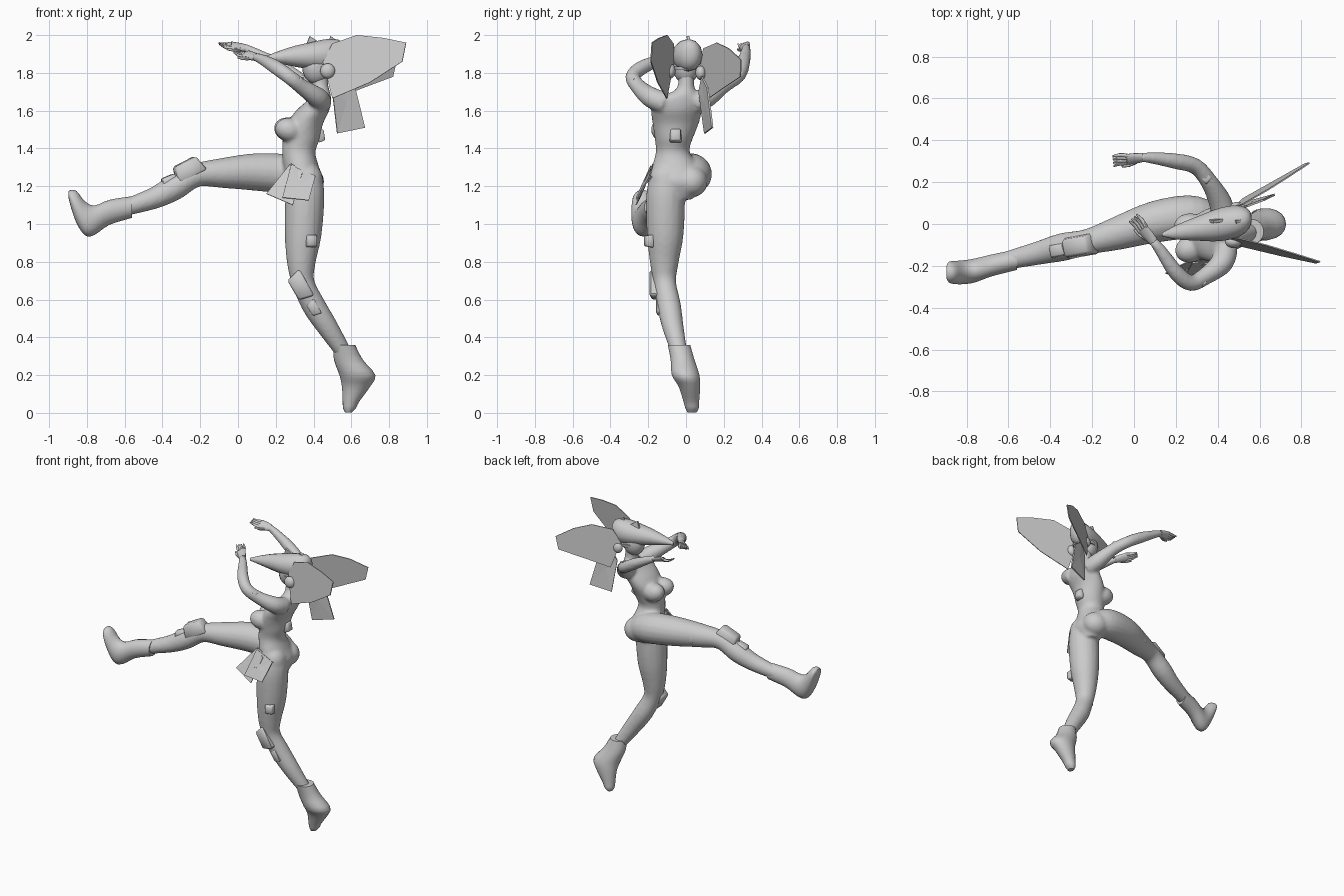
import bpy, bmesh, math
from mathutils import Vector

X, Y, Z = Vector((1, 0, 0)), Vector((0, 1, 0)), Vector((0, 0, 1))


def finish(name, bm, smooth=True):
    bmesh.ops.recalc_face_normals(bm, faces=bm.faces)
    me = bpy.data.meshes.new(name)
    bm.to_mesh(me)
    bm.free()
    ob = bpy.data.objects.new(name, me)
    bpy.context.collection.objects.link(ob)
    if smooth:
        bpy.ops.object.select_all(action='DESELECT')
        ob.select_set(True)
        bpy.context.view_layer.objects.active = ob
        bpy.ops.object.shade_smooth_by_angle(angle=math.radians(45))
    return ob


def spline(rows, n):
    out = []
    for i in range(len(rows) - 1):
        p0, p1, p2, p3 = (rows[max(0, min(len(rows) - 1, i + k))] for k in (-1, 0, 1, 2))
        for s in range(n):
            t = s / n
            out.append([0.5 * (2 * b + (c - a) * t + (2 * a - 5 * b + 4 * c - d) * t * t
                               + (3 * b - a - 3 * c + d) * t ** 3)
                        for a, b, c, d in zip(p0, p1, p2, p3)])
    out.append(list(rows[-1]))
    return out


def tube(name, rows, frame=None, ref=Y, seg=18, n=4):
    """Loft rows of (x, y, z, radius_u[, radius_v]) along a smooth path."""
    rows = spline([r if len(r) == 5 else (*r, r[3]) for r in rows], n)
    pts = [Vector(r[:3]) for r in rows]
    bm = bmesh.new()
    rings = []
    for i, r in enumerate(rows):
        if frame:
            u, v = frame
        else:
            t = (pts[min(i + 1, len(pts) - 1)] - pts[max(i - 1, 0)]).normalized()
            u = ref.cross(t).normalized()
            v = t.cross(u)
        angles = [2 * math.pi * k / seg for k in range(seg)]
        rings.append([bm.verts.new(pts[i] + u * r[3] * math.cos(a) + v * r[4] * math.sin(a)) for a in angles])
    for a, b in zip(rings, rings[1:]):
        for k in range(seg):
            bm.faces.new((a[k], a[(k + 1) % seg], b[(k + 1) % seg], b[k]))
    bm.faces.new(rings[0])
    bm.faces.new(rings[-1])
    return finish(name, bm)


def ball(name, loc, size, rot=(0, 0, 0)):
    bm = bmesh.new()
    bmesh.ops.create_uvsphere(bm, u_segments=20, v_segments=12, radius=1)
    ob = finish(name, bm)
    ob.location, ob.scale, ob.rotation_euler = loc, size, [math.radians(a) for a in rot]
    return ob


def plate(name, loc, dims, rot=(0, 0, 0), taper=0.75):
    """Small armour block whose outer (+z) face is drawn in."""
    bm = bmesh.new()
    bmesh.ops.create_cube(bm, size=1)
    for v in bm.verts:
        k = taper if v.co.z > 0 else 1
        v.co = Vector((v.co.x * dims[0] * k, v.co.y * dims[1] * k, v.co.z * dims[2]))
    bmesh.ops.bevel(bm, geom=bm.edges[:], offset=min(dims) * 0.12, segments=1, affect='EDGES')
    ob = finish(name, bm)
    ob.location, ob.rotation_euler = loc, [math.radians(a) for a in rot]
    return ob


def sheet(name, pts, thick=0.006):
    bm = bmesh.new()
    vs = [bm.verts.new(p) for p in pts]
    mid = bm.verts.new(sum((Vector(p) for p in pts), Vector()) / len(pts))
    for i in range(len(vs)):
        bm.faces.new((vs[i], vs[(i + 1) % len(vs)], mid))
    ob = finish(name, bm, False)
    m = ob.modifiers.new("thickness", 'SOLIDIFY')
    m.thickness, m.offset = thick, 0
    return ob


# torso and neck
skin = tube("body", [(.36, -.04, 1.13, .06, .07), (.355, -.045, 1.22, .1, .145), (.335, -.055, 1.30, .095, .125),
                     (.322, -.07, 1.38, .088, .09), (.335, -.065, 1.45, .098, .1), (.355, -.055, 1.53, .095, .122),
                     (.395, -.05, 1.60, .088, .135), (.43, -.04, 1.655, .062, .13), (.44, -.015, 1.69, .05, .075),
                     (.435, 0, 1.73, .044, .044), (.43, 0, 1.82, .044, .044)], frame=(X, Y), seg=24)
ball("left_breast", (.275, -.118, 1.497), (.082, .066, .064), (0, 15, 20))
ball("right_breast", (.268, -.012, 1.5), (.08, .064, .064), (0, 15, 0))
ball("right_buttock", (.365, .03, 1.225), (.092, .085, .084))
ball("left_buttock", (.37, -.11, 1.23), (.08, .085, .095))

# legs
tube("standing_leg", [(.36, -.1, 1.27, .085), (.355, -.108, 1.15, .103), (.345, -.11, .95, .098),
                      (.335, -.115, .8, .077), (.345, -.112, .69, .06), (.40, -.09, .57, .063),
                      (.47, -.07, .46, .057), (.56, -.035, .32, .042)])
tube("raised_leg", [(.37, .02, 1.23, .08), (.27, .035, 1.262, .103), (.1, .01, 1.275, .1),
                    (-.08, -.045, 1.27, .08), (-.22, -.085, 1.258, .062), (-.34, -.11, 1.19, .067),
                    (-.45, -.137, 1.135, .057), (-.62, -.178, 1.08, .043)])

# arms
tube("left_arm", [(.44, -.11, 1.64, .058), (.42, -.185, 1.67, .055), (.34, -.25, 1.725, .042),
                  (.27, -.282, 1.78, .039), (.2, -.23, 1.83, .038), (.13, -.13, 1.87, .029),
                  (.09, -.08, 1.885, .022)], ref=Z)
tube("right_arm", [(.43, .04, 1.64, .058), (.41, .11, 1.67, .055), (.36, .2, 1.735, .042),
                   (.295, .275, 1.785, .039), (.2, .3, 1.845, .038), (.09, .315, 1.905, .028),
                   (.03, .318, 1.935, .022)], ref=Z)

# fuse everything so far into one continuous skin
bpy.ops.object.select_all(action='SELECT')
bpy.context.view_layer.objects.active = skin
bpy.ops.object.join()
skin.modifiers.clear()
m = skin.modifiers.new("fuse", 'REMESH')
m.mode, m.voxel_size, m.use_smooth_shade = 'VOXEL', 0.01, True
m = skin.modifiers.new("soften", 'SMOOTH')
m.factor, m.iterations = 0.5, 6

# boots
tube("standing_boot", [(.562, -.037, .36, .058, .06), (.585, -.018, .28, .077, .064), (.632, -.002, .2, .095, .074),
                       (.625, .018, .14, .075, .058), (.598, .028, .06, .044, .042), (.59, .032, .025, .034, .036),
                       (.585, .032, .002, .018, .024)], frame=(X, Y), n=3)
tube("raised_boot", [(-.56, -.17, 1.09, .057, .05), (-.68, -.198, 1.062, .066, .053), (-.76, -.222, 1.02, .078, .058),
                     (-.81, -.23, 1.03, .09, .058), (-.855, -.232, 1.09, .085, .056),
                     (-.885, -.23, 1.135, .045, .05), (-.897, -.23, 1.155, .018, .028)], frame=(Z, Y), n=3)


# hands
def hand(side, wrist, tip, width):
    w, t = Vector(wrist), Vector(tip)
    d, s = t - w, Vector(width).normalized()
    flat = d.normalized().cross(s)
    tube(side + "_palm", [(*w, .024, .018), (*(w + d * .25), .03, .015), (*(w + d * .55), .032, .013)],
         frame=(s, flat), seg=12)
    for i in range(4):
        off = s * (i - 1.5) * .015
        a, b = w + d * .5 + off, t + off * .9 + flat * .008 * (i - 1.5)
        tube(f"{side}_finger_{i + 1}", [(*a, .01), (*((a + b) / 2 + flat * .008), .009), (*b, .005)],
             frame=(s, flat), seg=8, n=2)
    a = w + d * .2 - s * .02
    tube(side + "_thumb", [(*a, .011), (*(a + d * .25 - s * .015), .009), (*(a + d * .5 - s * .018), .005)],
         frame=(s, flat), seg=8, n=2)


hand("left", (.095, -.085, 1.883), (-.005, .03, 1.91), (.6, .5, .5))
hand("right", (.04, .318, 1.932), (-.1, .3, 1.955), (0, .8, .6))

# head, pointed helmet and crest spikes
ball("face", (.415, 0, 1.83), (.075, .068, .09))
tube("helmet", [(.135, -.05, 1.872, .008, .01), (.2, -.04, 1.882, .034, .028), (.3, -.022, 1.888, .057, .055),
                (.38, -.008, 1.89, .075, .07), (.45, .005, 1.893, .081, .083), (.51, .015, 1.895, .072, .085),
                (.55, .022, 1.905, .045, .06), (.562, .024, 1.91, .014, .018)], frame=(Y, Z), seg=12, n=2)
for i, (x, z, h) in enumerate(((.41, 1.955, .04), (.52, 1.95, .045))):
    sheet(f"crest_spike_{i + 1}", [(x - .03, .01, z + h), (x + .03, .02, z), (x - .05, .015, z - .01)], .014)
ball("left_ear_disc", (.475, -.085, 1.81), (.04, .03, .04))
ball("right_ear_disc", (.495, .078, 1.80), (.038, .028, .038))
tube("head_band", [(.44, .002, 1.815, .08, .073), (.44, .002, 1.835, .083, .076)], frame=(X, Y), n=1)

# large head wings, leaning inward at the top, and the hanging tail panel
left_wing = [(.45, 1.86), (.5, 1.955), (.63, 2.0), (.77, 1.985), (.89, 1.96), (.87, 1.86), (.7, 1.75), (.5, 1.665)]
right_wing = [(.47, 1.84), (.52, 1.93), (.64, 1.96), (.74, 1.93), (.84, 1.87), (.82, 1.78), (.66, 1.72), (.52, 1.665)]
sheet("left_wing", [(x, -.067 - .29 * (x - .45) + .12 * (z - 1.84), z) for x, z in left_wing])
sheet("right_wing", [(x, .09 + .6 * (x - .5) - .1 * (z - 1.85), z) for x, z in right_wing])
sheet("tail_panel", [(.5, .07, 1.7), (.54, .085, 1.78), (.62, .115, 1.72), (.672, .14, 1.51), (.525, .1, 1.48)], .01)

# skirt flaps on the left hip
sheet("skirt_front_flap", [(.275, -.17, 1.315), (.34, -.2, 1.27), (.29, -.265, 1.1), (.15, -.235, 1.16)])
sheet("skirt_side_flap", [(.28, -.185, 1.31), (.41, -.19, 1.255), (.375, -.26, 1.125), (.235, -.262, 1.14)])
sheet("skirt_top_flap", [(.25, -.155, 1.26), (.28, -.175, 1.32), (.41, -.18, 1.25), (.36, -.225, 1.2), (.25, -.235, 1.2)])

# knee and shin guards
plate("raised_knee_guard", (-.265, -.105, 1.29), (.17, .11, .09), (0, -27, 10))
plate("raised_shin_guard", (-.365, -.125, 1.235), (.09, .07, .04), (0, -22, 12))
plate("standing_knee_guard", (.328, -.145, .67), (.16, .1, .085), (0, 240, 0))
plate("standing_shin_guard", (.4, -.125, .555), (.09, .07, .05), (0, 240, 0))

# small square pouches
plate("left_thigh_pouch", (.39, -.198, .91), (.064, .07, .04), (90, 0, 15))
plate("right_thigh_pouch", (-.05, .03, 1.265), (.062, .062, .04), (-90, 0, 15))
plate("back_pouch", (.44, -.055, 1.47), (.075, .064, .035), (0, 80, 0))
plate("left_arm_pouch", (.32, -.282, 1.755), (.048, .048, .03), (70, 0, -35))
plate("right_arm_pouch", (.345, .22, 1.775), (.05, .05, .03), (0, 0, -45))
